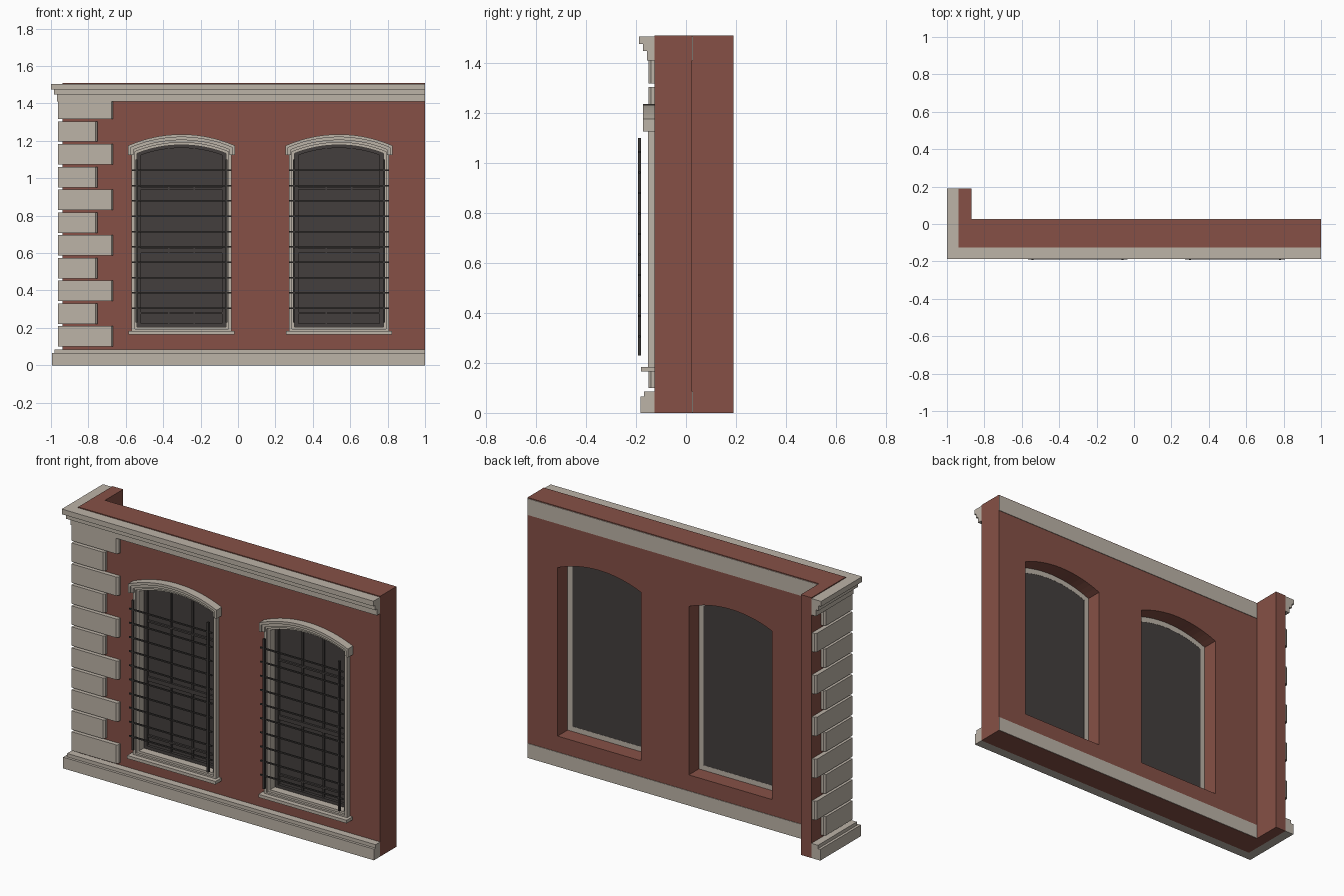
import bpy, bmesh, math
from mathutils import Vector

cube = bpy.data.objects.get("Cube")
if cube:
    bpy.data.objects.remove(cube, do_unlink=True)


def material(name, rgb):
    m = bpy.data.materials.new(name)
    m.use_nodes = True
    m.diffuse_color = (*rgb, 1)
    m.node_tree.nodes["Principled BSDF"].inputs["Base Color"].default_value = (*rgb, 1)
    return m


BRICK = material("red brick", (0.236, 0.081, 0.061))
STONE = material("pale stone", (0.505, 0.452, 0.388))
GLASS = material("dark glazing", (0.056, 0.049, 0.047))
IRON = material("dark iron", (0.042, 0.038, 0.036))

# Main wall planes
LEFT, RIGHT, FRONT, BACK, RETURN_BACK = -0.938, 1.0, -0.125, 0.024, 0.19
RETURN_X, TOP, CORNICE_TOP = -0.87, 1.51, 1.505
ARCH_Z = 0.53  # shared centre height of all the window arches


def prism(name, loops, lo, hi, mat, axis="Y"):
    """Extrude an outline (further loops are holes) from lo to hi."""
    bm = bmesh.new()
    for loop in loops:
        vs = [bm.verts.new((u, lo, v) if axis == "Y" else (u, v, lo)) for u, v in loop]
        for a, b in zip(vs, vs[1:] + vs[:1]):
            bm.edges.new((a, b))
    direction = Vector((0, 1, 0)) if axis == "Y" else Vector((0, 0, 1))
    bmesh.ops.triangle_fill(bm, use_beauty=True, edges=bm.edges[:], normal=direction)
    out = bmesh.ops.extrude_face_region(bm, geom=bm.faces[:], use_keep_orig=True)
    moved = [g for g in out["geom"] if isinstance(g, bmesh.types.BMVert)]
    bmesh.ops.translate(bm, verts=moved, vec=direction * (hi - lo))
    bmesh.ops.recalc_face_normals(bm, faces=bm.faces[:])
    mesh = bpy.data.meshes.new(name)
    bm.to_mesh(mesh)
    bm.free()
    mesh.materials.append(mat)
    ob = bpy.data.objects.new(name, mesh)
    bpy.context.scene.collection.objects.link(ob)


def rect(x0, x1, v0, v1):
    return [(x0, v0), (x1, v0), (x1, v1), (x0, v1)]


def box(name, x0, x1, y0, y1, z0, z1, mat):
    prism(name, [rect(x0, x1, z0, z1)], y0, y1, mat)


def arch(cx, half, z0, radius, steps=16):
    """Segmental arch outline: right foot, over the curve, left foot."""
    spread = math.asin(half / radius)
    pts = [(cx + half, z0)]
    for i in range(steps + 1):
        t = spread * (1 - 2 * i / steps)
        pts.append((cx + radius * math.sin(t), ARCH_Z + radius * math.cos(t)))
    return pts + [(cx - half, z0)]


def corner_strip(off, x1, y1, cut=0.0):
    """Footprint of stone wrapping the front left corner, ends chamfered by cut."""
    front_end = [(x1 - cut, FRONT - off), (x1, FRONT - off + cut)] if cut else [(x1, FRONT - off)]
    side_end = [(LEFT - off + cut, y1), (LEFT - off, y1 - cut)] if cut else [(LEFT - off, y1)]
    return ([(LEFT - off, FRONT - off)] + front_end
            + [(x1, FRONT), (LEFT, FRONT), (LEFT, y1)] + side_end)


# Brick wall with arched openings, and the short return
window_x = (-0.302, 0.54)
openings = [arch(cx, 0.267, 0.177, 0.679) for cx in window_x]
prism("wall", [rect(LEFT, RIGHT, 0, TOP)] + openings, FRONT, BACK, BRICK)
box("wall_return", LEFT, RETURN_X, BACK, RETURN_BACK, 0, TOP, BRICK)

# Stepped plinth and cornice
for name, off, z0, z1 in (("plinth_lower", 0.057, 0, 0.065),
                          ("plinth_upper", 0.042, 0.065, 0.085),
                          ("cornice_lower", 0.03, 1.41, 1.447),
                          ("cornice_middle", 0.046, 1.447, 1.475),
                          ("cornice_upper", 0.062, 1.475, CORNICE_TOP)):
    prism(name, [corner_strip(off, RIGHT, RETURN_BACK)], z0, z1, STONE, "Z")

# Stone courses running through the wall and showing on the back
for name, z0, z1 in (("base_course", 0.001, 0.085), ("top_course", 1.41, CORNICE_TOP)):
    box(name, RETURN_X, RIGHT - 0.001, FRONT, BACK + 0.003, z0, z1, STONE)

# Corner blocks, alternately long on the front and long on the side
for i in range(11):
    x1, y1 = (-0.667, 0.1) if i % 2 == 0 else (-0.752, 0.183)
    z0 = 0.1 + i * 0.1217
    prism(f"corner_block_{i + 1}", [corner_strip(0.025, x1, y1, 0.01)],
          z0, min(z0 + 0.109, 1.41), STONE, "Z")

for side, cx in zip(("right", "left"), window_x):
    def part(label):
        return f"{side}_window_{label}"

    # Stone surround in two steps
    prism(part("surround"), [arch(cx, 0.267, 0.177, 0.679), arch(cx, 0.25, 0.193, 0.661)],
          -0.152, -0.068, STONE)
    prism(part("inner_surround"), [arch(cx, 0.25, 0.193, 0.661), arch(cx, 0.237, 0.206, 0.648)],
          -0.138, -0.068, STONE)

    # Hood moulding with dropped ends, and the sill
    for label, a, b, y in (("hood_lip", (0.285, 0.705), (0.272, 0.69), -0.172),
                           ("hood_bed", (0.272, 0.69), (0.257, 0.674), -0.163)):
        outer = arch(cx, a[0], 1.125, a[1])
        inner = arch(cx, b[0], 1.125, b[1])
        prism(part(label), [outer + inner[::-1]], y, FRONT, STONE)
    box(part("sill"), cx - 0.283, cx + 0.283, -0.18, FRONT, 0.166, 0.184, STONE)

    # Dark glazing, sash frame and glazing bars
    prism(part("glazing"), [arch(cx, 0.237, 0.206, 0.648)], -0.078, -0.069, GLASS)
    prism(part("sash_frame"), [arch(cx, 0.237, 0.206, 0.648), arch(cx, 0.217, 0.224, 0.632)],
          -0.094, -0.078, GLASS)
    for s in (-1, 1):
        x = cx + s * 0.068
        box(part("upright_bar"), x - 0.005, x + 0.005, -0.086, -0.078, 0.22, 1.16, GLASS)
    for z, h in ((0.28, 0.005), (0.612, 0.012), (0.945, 0.005)):
        box(part("cross_bar"), cx - 0.22, cx + 0.22, -0.09, -0.078, z - h, z + h, GLASS)

    # Iron grille standing in front
    for s in (-1, 1):
        x = cx + s * 0.241
        box(part("grille_post"), x - 0.006, x + 0.006, -0.192, -0.18, 0.23, 1.1, IRON)
    for i in range(10):
        z = 0.305 + i * 0.082
        box(part("grille_rail"), cx - 0.266, cx + 0.266, -0.189, -0.182, z - 0.004, z + 0.004, IRON)
